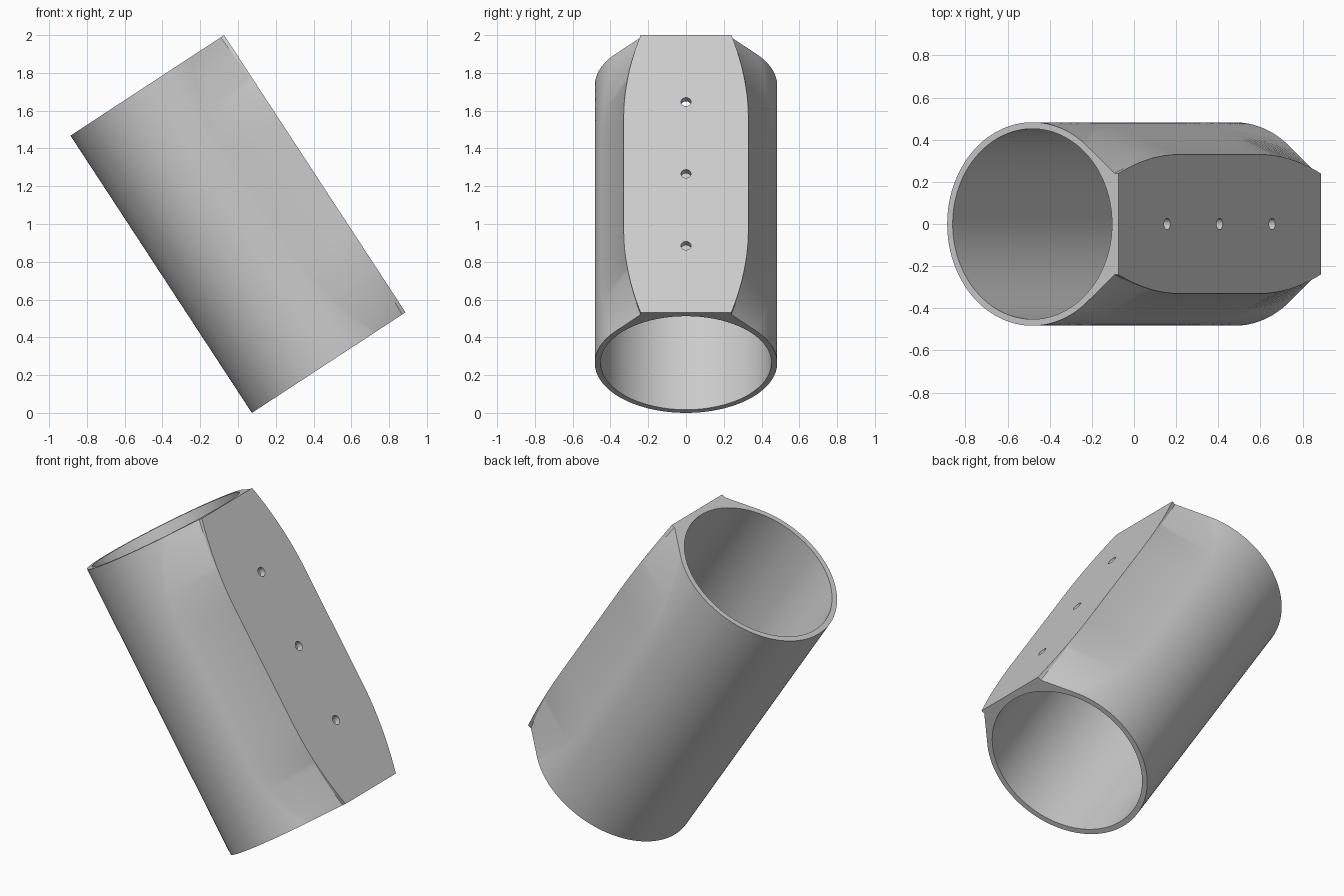
import bpy, bmesh
from math import sin, cos, acos, atan2, hypot, pi, radians
from mathutils import Matrix

cube = bpy.data.objects.get("Cube")
if cube:
    bpy.data.objects.remove(cube)

R_OUT, R_IN, HALF = 0.483, 0.452, 0.877   # tube radii, half length
FLAT = 0.489                              # mounting face distance from the axis
TILT = radians(-33.2)
ARC, SECTIONS = 96, 48

grey = bpy.data.materials.new("plain grey")
grey.use_nodes = True
colour = (0.6, 0.6, 0.6, 1)
grey.diffuse_color = colour
grey.node_tree.nodes["Principled BSDF"].inputs["Base Color"].default_value = colour


def make_object(name, bm):
    bmesh.ops.recalc_face_normals(bm, faces=bm.faces)
    mesh = bpy.data.meshes.new(name)
    bm.to_mesh(mesh)
    bm.free()
    mesh.materials.append(grey)
    obj = bpy.data.objects.new(name, mesh)
    bpy.context.collection.objects.link(obj)
    return obj


def section(t):
    """Round back, straight tangent flanks, small lip and flat mounting face."""
    a = abs(t)
    width = 0.33 - 0.09 * (max(0, a - 0.35) / (HALF - 0.35)) ** 2
    lip = 0.002 + 0.02 * (max(0, a - 0.5) / (HALF - 0.5))
    base = FLAT - lip
    tangent = atan2(width, base) + acos(R_OUT / hypot(width, base))
    pts = [(FLAT, width), (base, width)]
    for i in range(ARC + 1):
        ang = tangent + (2 * pi - 2 * tangent) * i / ARC
        pts.append((R_OUT * cos(ang), R_OUT * sin(ang)))
    return pts + [(base, -width), (FLAT, -width)]


# Outer body lofted along the tube axis
bm = bmesh.new()
rings = []
for k in range(SECTIONS + 1):
    t = HALF * (2 * k / SECTIONS - 1)
    rings.append([bm.verts.new((x, y, t)) for x, y in section(t)])
for low, high in zip(rings, rings[1:]):
    for i in range(len(low)):
        j = (i + 1) % len(low)
        bm.faces.new((low[i], low[j], high[j], high[i]))
bm.faces.new(rings[0])
bm.faces.new(rings[-1])
body = make_object("flat_sided_tube", bm)


# Cutters: the bore and three screw holes through the mounting face
def cut(name, radius, depth, sides, matrix):
    bm = bmesh.new()
    bmesh.ops.create_cone(bm, cap_ends=True, segments=sides, radius1=radius,
                          radius2=radius, depth=depth, matrix=matrix)
    cutter = make_object(name, bm)
    cutter.hide_render = True
    mod = body.modifiers.new(name, 'BOOLEAN')
    mod.operation = 'DIFFERENCE'
    mod.solver = 'EXACT'
    mod.object = cutter
    return cutter


cutters = [cut("bore_cutter", R_IN, 3, 128, Matrix())]
for t in (-0.455, 0, 0.455):
    place = Matrix.Translation((FLAT, 0, t)) @ Matrix.Rotation(pi / 2, 4, 'Y')
    cutters.append(cut("screw_hole_cutter", 0.027, 0.3, 24, place))

# Apply the cuts, then remove the cutters
bpy.context.view_layer.objects.active = body
body.select_set(True)
for mod in list(body.modifiers):
    bpy.ops.object.modifier_apply(modifier=mod.name)
for cutter in cutters:
    bpy.data.objects.remove(cutter)

# Lean the tube over and centre it
turn = Matrix.Rotation(TILT, 4, 'Y')
body.data.transform(Matrix.Translation((0, 0, 1)) @ turn
                    @ Matrix.Translation(((R_OUT - FLAT) / 2, 0, 0)))

bpy.ops.object.select_all(action='DESELECT')
body.select_set(True)
bpy.ops.object.shade_smooth_by_angle(angle=radians(25))
